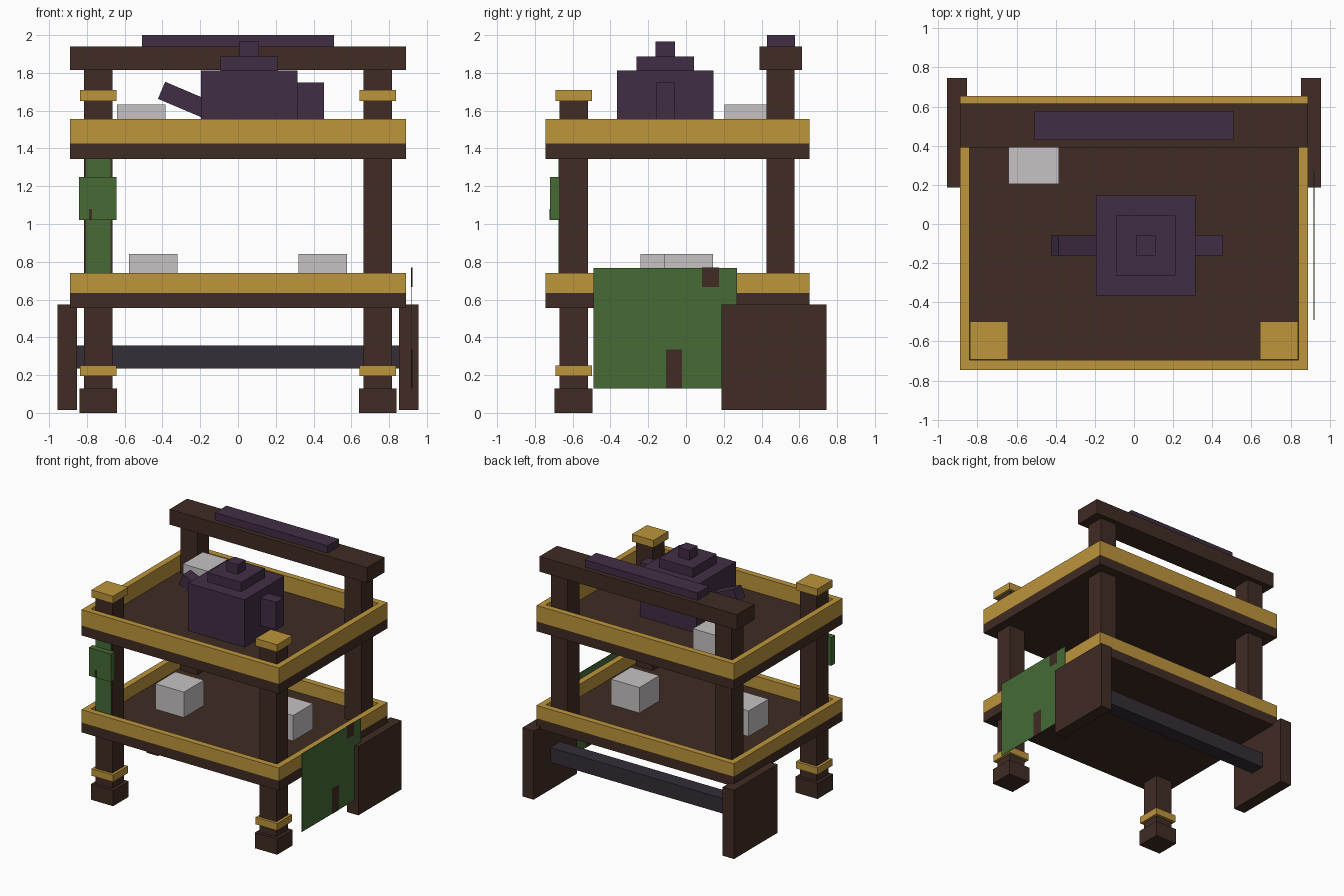
import bpy, bmesh, math

cube = bpy.data.objects.get("Cube")
if cube:
    bpy.data.objects.remove(cube, do_unlink=True)


def material(name, rgb):
    m = bpy.data.materials.new(name)
    m.use_nodes = True
    m.diffuse_color = (*rgb, 1)
    m.node_tree.nodes["Principled BSDF"].inputs["Base Color"].default_value = (*rgb, 1)
    return m


BROWN = material("dark wood", (0.052, 0.025, 0.017))
GOLD = material("gold trim", (0.51, 0.30, 0.045))
GREEN = material("green cloth", (0.061, 0.147, 0.036))
PURPLE = material("purple glaze", (0.053, 0.027, 0.060))
IRON = material("dark iron", (0.035, 0.026, 0.038))
WHITE = material("pale china", (0.57, 0.54, 0.56))


def box(name, mat, x, y, z, tilt=0):
    """Box from (low, high) ranges, optionally tilted about its own y axis."""
    bm = bmesh.new()
    bmesh.ops.create_cube(bm, size=1)
    bmesh.ops.scale(bm, vec=(x[1] - x[0], y[1] - y[0], z[1] - z[0]), verts=bm.verts)
    mesh = bpy.data.meshes.new(name)
    bm.to_mesh(mesh)
    bm.free()
    mesh.materials.append(mat)
    ob = bpy.data.objects.new(name, mesh)
    ob.location = [(r[0] + r[1]) / 2 for r in (x, y, z)]
    ob.rotation_euler.y = tilt
    bpy.context.collection.objects.link(ob)
    return ob


def around(c, half):
    return (c - half, c + half)


def tray(name, bottom, floor, top):
    """Wooden board with a raised gold rim."""
    x, y, w = (-0.89, 0.89), (-0.745, 0.655), 0.05
    box(name + "_board", BROWN, x, y, (bottom, floor))
    z = (floor, top)
    box(name + "_front_rim", GOLD, x, (y[0], y[0] + w), z)
    box(name + "_back_rim", GOLD, x, (y[1] - w, y[1]), z)
    inner = (y[0] + w, y[1] - w)
    box(name + "_right_rim", GOLD, (x[0], x[0] + w), inner, z)
    box(name + "_left_rim", GOLD, (x[1] - w, x[1]), inner, z)


tray("lower_tray", 0.555, 0.635, 0.74)
tray("upper_tray", 1.345, 1.425, 1.555)

# Posts, feet, rings, caps and wheels on both sides
for side, s in (("left", 1), ("right", -1)):
    px, front, back = s * 0.74, -0.595, 0.5

    def post(name, mat, y, half, z):
        box(side + "_" + name, mat, around(px, half), around(y, half), z)

    post("front_post", BROWN, front, 0.075, (0.1, 1.66))
    post("front_foot", BROWN, front, 0.1, (0, 0.128))
    post("front_ring", GOLD, front, 0.097, (0.195, 0.252))
    post("front_cap", GOLD, front, 0.097, (1.65, 1.71))
    post("back_post", BROWN, back, 0.075, (0.62, 1.83))
    box(side + "_wheel", BROWN, around(s * 0.904, 0.051), (0.187, 0.745), (0.015, 0.575))

# Axle and push handle
box("axle", IRON, (-0.86, 0.86), around(0.466, 0.062), (0.235, 0.358))
box("handle_beam", BROWN, (-0.89, 0.89), (0.39, 0.615), (1.815, 1.94))
box("handle_pad", PURPLE, (-0.508, 0.508), (0.43, 0.577), (1.935, 2.0))

# Teapot
py = -0.11
box("teapot_body", PURPLE, around(0.06, 0.255), around(py, 0.255), (1.425, 1.812))
box("teapot_lid", PURPLE, around(0.06, 0.153), around(py, 0.153), (1.80, 1.887))
box("teapot_knob", PURPLE, around(0.06, 0.051), around(py, 0.051), (1.88, 1.965))
box("teapot_handle", PURPLE, (0.30, 0.455), around(py, 0.05), (1.525, 1.75))
box("teapot_spout", PURPLE, around(-0.285, 0.13), around(py, 0.05), around(1.657, 0.049),
    tilt=math.radians(23))

# Cups
for name, x, y, z in (("lower_right_cup", -0.448, -0.112, 0.635),
                      ("lower_left_cup", 0.448, 0.015, 0.635),
                      ("upper_cup", -0.512, 0.332, 1.425)):
    box(name, WHITE, around(x, 0.128), around(y, 0.128), (z, z + 0.207))

# Cloth panel hanging on the left side, with worn patches
box("side_cloth", GREEN, around(0.92, 0.002), (-0.49, 0.27), (0.13, 0.768))
box("side_cloth_upper_patch", BROWN, around(0.92, 0.003), (0.085, 0.175), (0.667, 0.769))
box("side_cloth_lower_patch", BROWN, around(0.92, 0.003), (-0.107, -0.02), (0.129, 0.335))

# Cloth strip and knot on the right front post
box("post_cloth", GREEN, around(-0.74, 0.066), (-0.676, -0.668), (0.64, 1.345))
box("post_cloth_knot", GREEN, around(-0.742, 0.1), (-0.72, -0.668), (1.02, 1.25))
box("knot_patch", BROWN, (-0.788, -0.774), (-0.722, -0.719), (1.025, 1.08))
